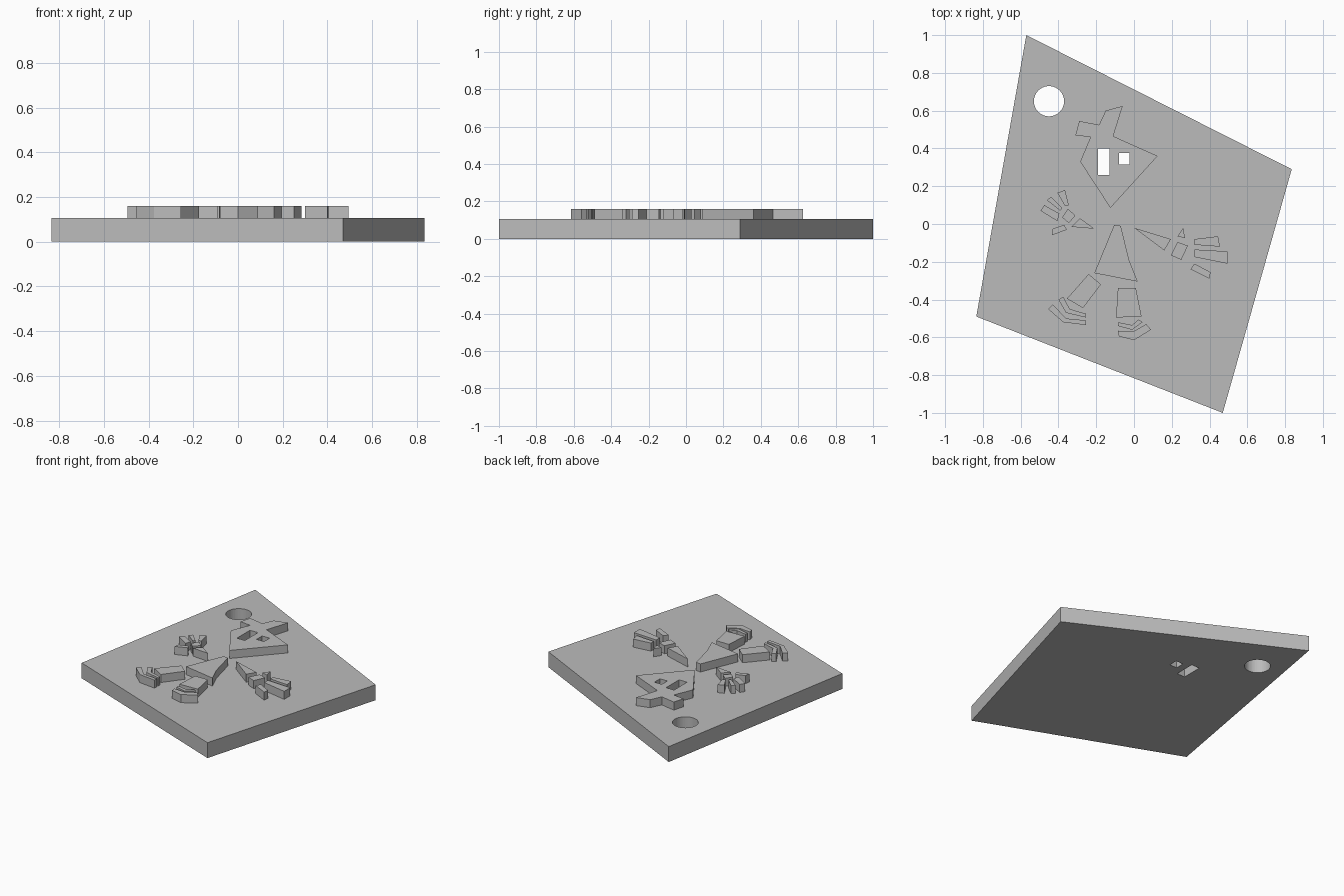
import bpy
import bmesh
import math

PLATE_TOP = 0.105
RELIEF_TOP = 0.16
UNIT = 0.01  # outlines are written in hundredths

default_cube = bpy.data.objects.get("Cube")
if default_cube:
    bpy.data.objects.remove(default_cube, do_unlink=True)

grey = bpy.data.materials.new("plain grey")
grey.use_nodes = True
grey.diffuse_color = (0.5, 0.5, 0.5, 1)
grey.node_tree.nodes["Principled BSDF"].inputs["Base Color"].default_value = grey.diffuse_color


def slab(name, outline, bottom=PLATE_TOP, top=RELIEF_TOP):
    """Extrude a flat outline straight up into a flat-shaded block."""
    bm = bmesh.new()
    base = bm.faces.new([bm.verts.new((x * UNIT, y * UNIT, bottom)) for x, y in outline])
    extruded = bmesh.ops.extrude_face_region(bm, geom=[base])["geom"]
    raised = [item for item in extruded if isinstance(item, bmesh.types.BMVert)]
    bmesh.ops.translate(bm, verts=raised, vec=(0, 0, top - bottom))
    bmesh.ops.recalc_face_normals(bm, faces=bm.faces[:])
    mesh = bpy.data.meshes.new(name)
    bm.to_mesh(mesh)
    bm.free()
    mesh.materials.append(grey)
    block = bpy.data.objects.new(name, mesh)
    bpy.context.collection.objects.link(block)
    return block


def rectangle(left, right, low, high):
    return [(left, low), (right, low), (right, high), (left, high)]


def circle(x, y, radius, sides):
    angles = [math.tau * i / sides for i in range(sides)]
    return [(x + radius * math.cos(a), y + radius * math.sin(a)) for a in angles]


def cut(block, cutters):
    """Subtract each cutter from the block and apply the result."""
    for cutter in cutters:
        modifier = block.modifiers.new("opening", "BOOLEAN")
        modifier.operation = "DIFFERENCE"
        modifier.solver = "EXACT"
        modifier.object = cutter
        bpy.context.view_layer.objects.active = block
        bpy.ops.object.modifier_apply(modifier=modifier.name)


# Base plate and head
plate = slab("base_plate", [(-57, 100), (-83.5, -49), (47, -100), (83.5, 29)], bottom=0)
plate_top = PLATE_TOP
for vertex in plate.data.vertices:
    vertex.co.z = min(vertex.co.z, plate_top)
head = slab("head", [(-29, 54.5), (-18.5, 52.5), (-15, 60), (-6, 62.5), (-11, 46.5),
                     (12.5, 36), (-12.5, 8.5), (-28.5, 33), (-23, 46), (-31, 47)])

# Eye openings and hanging hole pass right through
eyes = [slab("left_eye_cutter", rectangle(-8, -2.5, 31.5, 37.5), -1, 1),
        slab("right_eye_cutter", rectangle(-19, -13, 26, 40), -1, 1)]
hole = slab("hole_cutter", circle(-45, 65, 8, 48), -1, 1)
cut(plate, eyes + [hole])
cut(head, eyes)
for cutter in eyes + [hole]:
    bpy.data.objects.remove(cutter, do_unlink=True)

# Body and legs
slab("body", [(-10.5, -0.5), (-7, -1), (-2.5, -19.5), (2, -30.5), (-21, -26)])
slab("right_leg", [(-24, -26.5), (-17.5, -32), (-27, -44.5), (-35.5, -39.5)])
slab("left_leg", [(-8.5, -34), (1, -34), (4, -49), (-9.5, -49.5)])

# Bent foot strips
slab("right_foot_inner", [(-40, -40), (-37.5, -38.5), (-34, -45), (-25.5, -47.5),
                          (-25.5, -49.5), (-36, -47)])
slab("right_foot_outer", [(-45.5, -45), (-43, -42.5), (-36, -50), (-25.5, -51),
                          (-25.5, -53.5), (-37.5, -52)])
slab("left_foot_inner", [(-8.5, -52), (-1, -53.5), (2.5, -50.5), (4.5, -52),
                         (-1, -56), (-8.5, -54)])
slab("left_foot_outer", [(-8.5, -56.5), (-0.5, -57), (6.5, -53), (9, -56),
                         (0, -61.5), (-8, -59.5)])

# Left arm and hand
slab("left_arm", [(0, -2), (19.5, -8), (16, -14)])
slab("left_palm", [(23, -9.5), (28.5, -11.5), (25, -19), (19.5, -16.5)])
slab("left_thumb", [(26, -2), (27, -7.5), (23, -6.5)])
slab("left_upper_finger", [(32, -8), (44.5, -6.5), (45.5, -12), (32, -11)])
slab("left_middle_finger", [(32, -13.5), (49.5, -14.5), (49.5, -21), (32, -17.5)])
slab("left_lower_finger", [(32, -21), (40.5, -25.5), (40, -29), (30, -24)])

# Right arm and hand
slab("right_arm", [(-28.5, 3), (-21, -2.5), (-33, -1.5)])
slab("right_palm", [(-35, 8), (-31, 4.5), (-34.5, 0.5), (-38, 3.5)])
slab("right_upper_finger", [(-40.5, 16.5), (-36.5, 18), (-34.5, 10), (-36.5, 9.5)])
slab("right_middle_finger", [(-46, 12.5), (-44, 14.5), (-38, 8.5), (-39, 7)])
slab("right_lower_finger", [(-47.5, 10), (-39.5, 5.5), (-40.5, 1.5), (-49.5, 7)])
slab("right_thumb", [(-43, -2.5), (-37, -0.5), (-35.5, -3), (-43.5, -6)])
